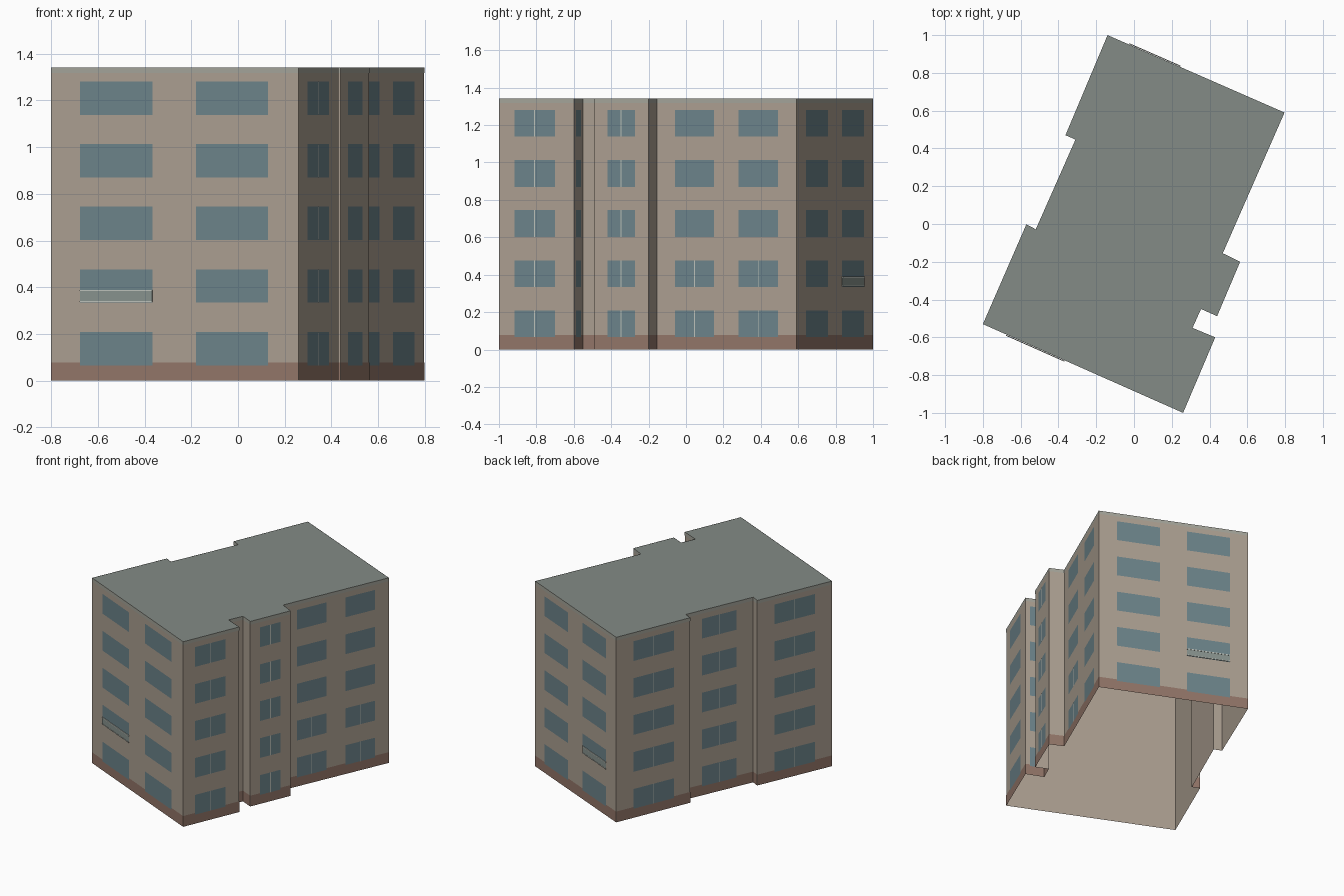
import bpy, bmesh
from mathutils import Vector

if "Cube" in bpy.data.objects:
    bpy.data.objects.remove(bpy.data.objects["Cube"])

H = 1.342            # wall height
SILL, WIN_H, STOREY = 0.066, 0.143, 0.268


def material(name, rgb):
    m = bpy.data.materials.new(name)
    m.diffuse_color = (*[c ** 2.2 for c in rgb], 1)
    m.use_nodes = True
    m.node_tree.nodes["Principled BSDF"].inputs["Base Color"].default_value = m.diffuse_color
    return m


WALL = material("wall_beige", (0.67, 0.62, 0.565))
BASE = material("base_brown", (0.57, 0.46, 0.41))
ROOF = material("roof_grey", (0.51, 0.54, 0.52))
TRIM = material("trim_grey", (0.64, 0.64, 0.60))
GLASS = material("window_glass", (0.425, 0.515, 0.54))
FRAME = material("frame_light", (0.74, 0.76, 0.73))
PANEL = material("balcony_panel", (0.53, 0.57, 0.55))

# footprint, counter-clockwise from the front corner
PLAN = [Vector(p) for p in [
    (0.26, -1.0), (0.43, -0.60), (0.31, -0.55), (0.355, -0.45), (0.44, -0.488),
    (0.562, -0.20), (0.47, -0.155), (0.797, 0.59), (-0.14, 1.0), (-0.363, 0.47),
    (-0.31, 0.447), (-0.52, -0.028), (-0.57, -0.002), (-0.80, -0.53)]]
N = len(PLAN)


def finish(name, bm, mat):
    me = bpy.data.meshes.new(name)
    bm.to_mesh(me)
    bm.free()
    me.materials.append(mat)
    ob = bpy.data.objects.new(name, me)
    bpy.context.collection.objects.link(ob)
    return ob


def on_wall(i, t, z, out):
    """Point on wall i at fraction t and height z, pushed outward."""
    a, b = PLAN[i], PLAN[(i + 1) % N]
    d = (b - a).normalized()
    p = a.lerp(b, t) + Vector((d.y, -d.x)) * out
    return (p.x, p.y, z)


def quad(bm, i, t0, t1, z0, z1, out=0.0):
    corners = [(t0, z0), (t1, z0), (t1, z1), (t0, z1)]
    bm.faces.new([bm.verts.new(on_wall(i, t, z, out)) for t, z in corners])


def slab(bm, i, t0, t1, z0, z1, d0, d1):
    """Thin box hugging wall i between outward distances d0 and d1."""
    corners = [(t0, z0), (t1, z0), (t1, z1), (t0, z1)]
    back = [bm.verts.new(on_wall(i, t, z, d0)) for t, z in corners]
    front = [bm.verts.new(on_wall(i, t, z, d1)) for t, z in corners]
    bm.faces.new(front)
    bm.faces.new(back[::-1])
    for k in range(4):
        j = (k + 1) % 4
        bm.faces.new([back[k], back[j], front[j], front[k]])


def bands(name, mat, z0, z1, out):
    bm = bmesh.new()
    for i in range(N):
        quad(bm, i, 0, 1, z0, z1, out)
    finish(name, bm, mat)


# wall shell, open underneath, with the base and eaves bands on its face
bands("walls", WALL, 0, H, 0)
bands("base_band", BASE, 0, 0.078, 0.001)
bands("eaves_band", TRIM, 1.318, H, 0.001)

# flat roof
bm = bmesh.new()
bm.faces.new([bm.verts.new((p.x, p.y, H)) for p in PLAN])
finish("roof", bm, ROOF)

# windows: wall index, start and end fraction, storeys with a centre mullion
COLUMNS = [
    (0, 0.21, 0.75, 5), (1, 0.22, 0.75, 0), (4, 0.24, 0.75, 5),
    (6, 0.13, 0.41, 2), (6, 0.587, 0.87, 2),
    (7, 0.12, 0.41, 0), (7, 0.59, 0.88, 0),
    (8, 0.23, 0.78, 5), (10, 0.24, 0.75, 5), (12, 0.23, 0.77, 5),
    (13, 0.118, 0.41, 0), (13, 0.585, 0.877, 0)]
glass, mullions = bmesh.new(), bmesh.new()
for i, t0, t1, split in COLUMNS:
    half = 0.0025 / (PLAN[(i + 1) % N] - PLAN[i]).length
    mid = (t0 + t1) / 2
    for s in range(5):
        z = SILL + s * STOREY
        quad(glass, i, t0, t1, z, z + WIN_H, 0.002)
        if s < split:
            quad(mullions, i, mid - half, mid + half, z, z + WIN_H, 0.003)
finish("windows", glass, GLASS)
finish("window_mullions", mullions, FRAME)

# shallow balcony fronts on the second storey, front and back
for name, i, t0, t1 in (("front", 13, 0.118, 0.41), ("back", 7, 0.59, 0.88)):
    bm = bmesh.new()
    slab(bm, i, t0, t1, 0.342, 0.383, 0.002, 0.005)
    finish(name + "_balcony_panel", bm, PANEL)
    bm = bmesh.new()
    slab(bm, i, t0, t1, 0.383, 0.389, 0.002, 0.007)
    slab(bm, i, t0, t1, 0.337, 0.342, 0.002, 0.007)
    finish(name + "_balcony_rails", bm, FRAME)
